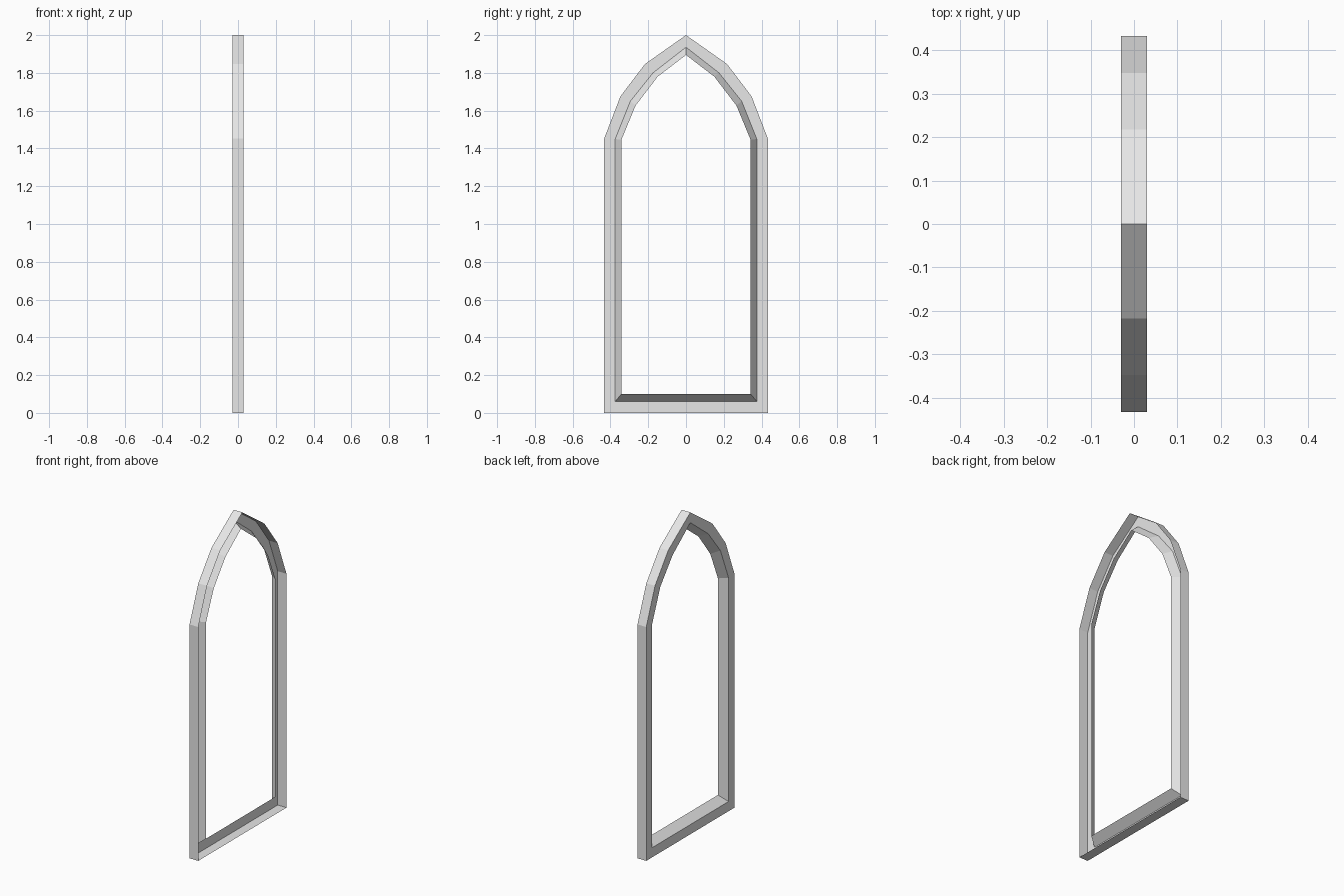
import bpy
import bmesh

cube = bpy.data.objects.get("Cube")
if cube:
    bpy.data.objects.remove(cube, do_unlink=True)

stone = bpy.data.materials.new("light_grey")
stone.use_nodes = True
grey = (0.8, 0.8, 0.8, 1)
stone.diffuse_color = grey
stone.node_tree.nodes["Principled BSDF"].inputs["Base Color"].default_value = grey


def arch_outline(half, apex):
    """Closed pointed arch in (y, z): right half from sill to apex, mirrored."""
    return half + [(0, apex)] + [(-y, z) for y, z in reversed(half)]


# Arch outlines: outer edge, inner edge of the flange, edge of the opening
outer = arch_outline([(0.433, 0), (0.433, 1.453), (0.347, 1.676), (0.217, 1.847)], 2.0)
middle = arch_outline([(0.375, 0.06), (0.375, 1.45), (0.295, 1.65), (0.175, 1.80)], 1.936)
opening = arch_outline([(0.342, 0.10), (0.342, 1.446), (0.267, 1.627), (0.15, 1.78)], 1.895)

# Folded section: outer wall, flat flange, slanted lip turned back to the opening
section = [(0.03, outer), (-0.03, outer), (-0.03, middle), (0.02, opening)]

bm = bmesh.new()
rings = [[bm.verts.new((x, y, z)) for y, z in loop] for x, loop in section]
for a, b in zip(rings, rings[1:]):
    for i in range(len(a)):
        j = (i + 1) % len(a)
        bm.faces.new((a[i], b[i], b[j], a[j]))

mesh = bpy.data.meshes.new("arched_frame")
bm.to_mesh(mesh)
bm.free()
mesh.materials.append(stone)
frame = bpy.data.objects.new("arched_frame", mesh)
bpy.context.collection.objects.link(frame)
